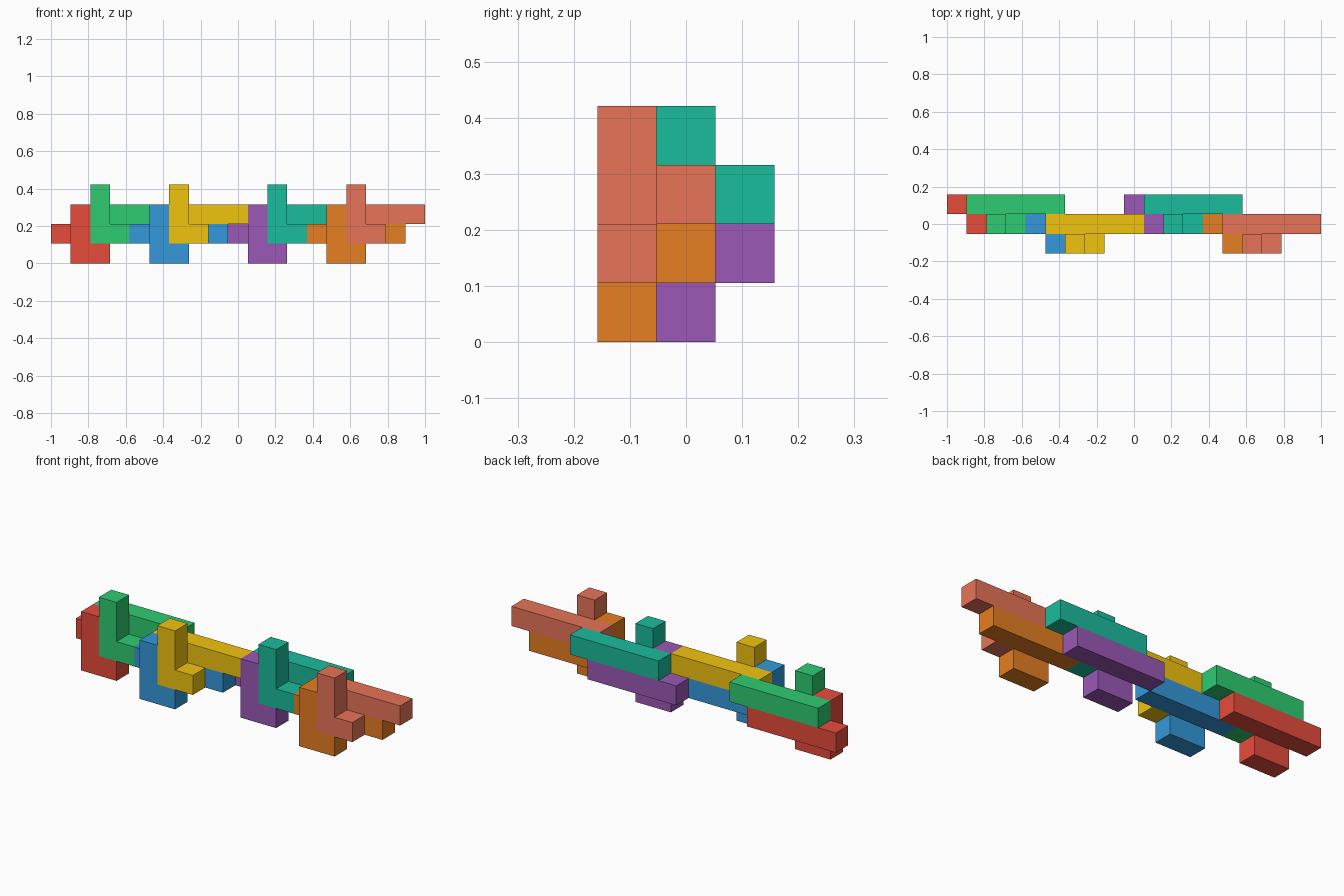
import bpy, bmesh
from mathutils import Vector

if "Cube" in bpy.data.objects:
    bpy.data.objects.remove(bpy.data.objects["Cube"])

U = 2 / 19  # edge of one unit cube; the model is 19 x 3 x 4 cubes

# One burr piece in cubes: a five-long bar, with an L-shaped hook in the row before it
PIECE = {(x, 1, 1) for x in range(5)} | {(1, 0, 0), (1, 0, 1), (1, 0, 2), (2, 0, 0)}


def linear(c):
    c /= 255
    return c / 12.92 if c <= 0.04045 else ((c + 0.055) / 1.055) ** 2.4


def make_mesh():
    """Outer skin of the piece, with coplanar squares joined."""
    bm = bmesh.new()
    verts = {}

    def vert(p):
        key = tuple(round(c) for c in p)
        if key not in verts:
            verts[key] = bm.verts.new(Vector(key) * U)
        return verts[key]

    for cell in sorted(PIECE):
        for axis in range(3):
            for side in (0, 1):
                step = [0, 0, 0]
                step[axis] = 1 if side else -1
                if tuple(a + b for a, b in zip(cell, step)) in PIECE:
                    continue
                a, b = Vector(), Vector()
                a[(axis + 1) % 3] = 1
                b[(axis + 2) % 3] = 1
                o = Vector(cell)
                o[axis] += side
                loop = [o, o + a, o + a + b, o + b]
                bm.faces.new([vert(p) for p in (loop if side else loop[::-1])])
    bmesh.ops.dissolve_limit(bm, angle_limit=0.01, verts=bm.verts[:], edges=bm.edges[:])
    mesh = bpy.data.meshes.new("burr_piece")
    bm.to_mesh(mesh)
    bm.free()
    return mesh


# Lower pieces rest on the ground; each upper piece sits one cube right and one up
PAIRS = [
    (0, 1, ("red", (231, 76, 60)), ("green", (46, 204, 113))),
    (4, 0, ("blue", (52, 152, 219)), ("yellow", (241, 196, 15))),
    (9, 1, ("purple", (155, 89, 182)), ("teal", (26, 188, 156))),
    (13, 0, ("orange", (230, 126, 34)), ("salmon", (231, 116, 88))),
]

base = make_mesh()
for x, y, *pieces in PAIRS:
    for level, (name, rgb) in enumerate(pieces):
        mesh = base.copy()
        mat = bpy.data.materials.new(name)
        mat.diffuse_color = (*[linear(c) for c in rgb], 1)
        mat.use_nodes = True
        mat.node_tree.nodes["Principled BSDF"].inputs["Base Color"].default_value = mat.diffuse_color
        mesh.materials.append(mat)
        obj = bpy.data.objects.new(name + "_piece", mesh)
        obj.location = ((x + level - 9.5) * U, (y - 1.5) * U, level * U)
        bpy.context.collection.objects.link(obj)
